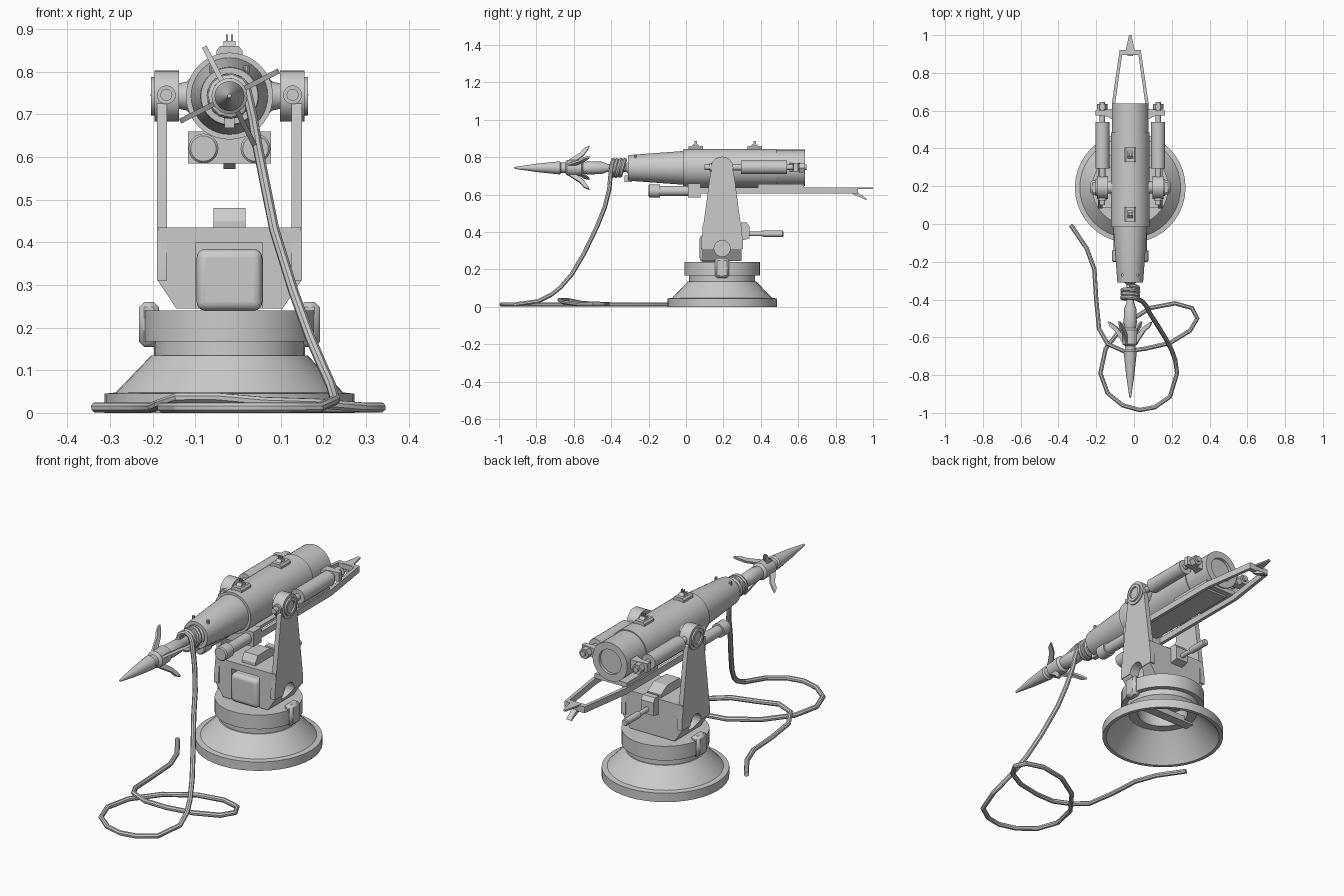
import bpy, bmesh, math
from mathutils import Matrix, Vector

if "Cube" in bpy.data.objects:
    bpy.data.objects.remove(bpy.data.objects["Cube"])

CX, CY, CZ = -0.02, 0.193, 0.743      # pivot of the gun on its trunnions


def finish(name, bm, matrix=None):
    bmesh.ops.remove_doubles(bm, verts=bm.verts, dist=1e-5)
    bmesh.ops.recalc_face_normals(bm, faces=bm.faces)
    if matrix:
        bm.transform(matrix)
    me = bpy.data.meshes.new(name)
    bm.to_mesh(me)
    bm.free()
    ob = bpy.data.objects.new(name, me)
    bpy.context.collection.objects.link(ob)
    return ob


def axis_vec(axis, t, a, b):
    return {'X': (t, a, b), 'Y': (a, t, b), 'Z': (a, b, t)}[axis]


def lathe(name, profile, axis, loc, segs=32, closed=False):
    """Revolve (position along axis, radius) pairs."""
    bm = bmesh.new()
    rings = [[bm.verts.new(Vector(axis_vec(axis, t, r * math.cos(2 * math.pi * i / segs),
              r * math.sin(2 * math.pi * i / segs))) + Vector(loc)) for i in range(segs)]
             for t, r in profile]
    for p, q in zip(rings, rings[1:] + ([rings[0]] if closed else [])):
        for i in range(segs):
            j = (i + 1) % segs
            bm.faces.new((p[i], p[j], q[j], q[i]))
    return finish(name, bm)


def rod(name, axis, a, b, r, loc, segs=20):
    return lathe(name, [(a, 0), (a, r), (b, r), (b, 0)], axis, loc, segs)


def prism(name, pts, axis, a, b, matrix=None):
    """Extrude a flat outline along an axis from a to b."""
    bm = bmesh.new()
    lo = [bm.verts.new(axis_vec(axis, a, *p)) for p in pts]
    hi = [bm.verts.new(axis_vec(axis, b, *p)) for p in pts]
    bm.faces.new(lo)
    bm.faces.new(hi)
    for i in range(len(pts)):
        j = (i + 1) % len(pts)
        bm.faces.new((lo[i], lo[j], hi[j], hi[i]))
    return finish(name, bm, matrix)


def box(name, x0, x1, y0, y1, z0, z1):
    return prism(name, [(x0, y0), (x1, y0), (x1, y1), (x0, y1)], 'Z', z0, z1)


def bevel(ob, width, segs=1):
    m = ob.modifiers.new('bevel', 'BEVEL')
    m.width, m.segments, m.limit_method = width, segs, 'ANGLE'


def cut(ob, cutter):
    m = ob.modifiers.new('cut', 'BOOLEAN')
    m.operation, m.solver, m.object = 'DIFFERENCE', 'EXACT', cutter
    cutter.hide_render = True
    cutter.hide_set(True)


# Pedestal: flared hollow foot, neck and swivel collar
lathe('pedestal', [(0, .293), (.045, .293), (.048, .267), (.135, .183), (.135, .177), (.168, .177),
                   (.168, .202), (.24, .202), (.24, 0), (.2, 0), (.2, .12), (.13, .12),
                   (.13, .165), (.035, .25), (0, .275), (0, .293)], 'Z', (CX, CY, 0), 40)
box('pedestal_brace', CX - .17, CX + .17, CY - .025, CY + .025, .12, .15)
for s in (-1, 1):
    clamp = box('collar_clamp', *sorted((CX + s * .165, CX + s * .212)), CY - .038, CY + .038, .155, .26)
    bevel(clamp, .012)

# Yoke: chamfered cross block, two tapering arms, round notches at the foot
block = prism('yoke_base', [(CX + x, z) for x, z in
              [(-.125, .245), (.125, .245), (.168, .31), (.168, .435), (-.168, .435), (-.168, .31)]],
              'Y', CY - .105, CY + .105)
notches = [rod('notch_cutter', 'X', CX + min(s * .12, s * .3), CX + max(s * .12, s * .3), .043,
               (0, CY, .312)) for s in (-1, 1)]
for n in notches:
    cut(block, n)
cut(block, box('front_pocket_cutter', CX - .078, CX + .078, 0, CY - .01, .2, .4))
for s, n in zip((-1, 1), notches):
    arm = prism('yoke_arm', [(CY - .112, .31), (CY + .112, .31), (CY + .112, .35), (CY + .062, .72),
                             (CY + .04, .745), (CY - .04, .745), (CY - .062, .72), (CY - .112, .35)],
                'X', *sorted((CX + s * .146, CX + s * .1705)))
    cut(arm, n)
    # Trunnion bearing with cap and flared hub
    lathe('trunnion', [(s * t, r) for t, r in
          [(.07, .055), (.085, .05), (.1, .034), (.118, .03), (.118, .06), (.176, .06), (.176, .045),
           (.184, .045), (.184, .03), (.176, .03), (.176, 0)]], 'X', (CX, CY, CZ))
drum = box('gear_housing', CX - .077, CX + .077, CY - .12, CY + .05, .24, .384)
bevel(drum, .02, 4)
prism('elevation_block', [(CY - .08, .435), (CY + .09, .435), (CY + .09, .45), (CY + .04, .48),
                          (CY - .06, .48), (CY - .08, .45)], 'X', CX - .038, CX + .038)

# Crank handle behind the yoke
prism('crank_mount', [(.295, .355), (.34, .365), (.34, .43), (.325, .45), (.295, .45)], 'X', CX - .035, CX + .035)
lathe('crank_handle', [(.33, .012), (.41, .012), (.41, .017), (.515, .017), (.52, .013), (.52, 0)],
      'Y', (CX, 0, .39), 16)

# Barrel with hollow muzzle and recessed breech
lathe('barrel', [(-.1, 0), (-.1, .05), (-.31, .05), (-.31, .067), (-.3, .069), (-.015, .09),
                 (-.015, .102), (.485, .102), (.485, .097), (.637, .097), (.637, .062),
                 (.622, .062), (.622, 0)], 'Y', (CX, 0, CZ), 40)
for s in (-1, 1):
    rod('muzzle_pin', 'Z', .04, .072, .007, (CX + s * .04, -.27, CZ), 10)
box('muzzle_lug', CX - .012, CX + .012, -.33, -.29, CZ - .075, CZ - .04)

# Sight mounts on top
for y in (.052, .367):
    prism('sight_base', [(CX + x, z) for x, z in
          [(-.03, .835), (.03, .835), (.03, .85), (.022, .86), (-.022, .86), (-.03, .85)]], 'Y', y - .038, y + .038)
    prism('sight_step', [(y - .02, .86), (y + .02, .86), (y + .008, .872), (y - .008, .872)],
          'X', CX - .014, CX + .014)
    for s in (-1, 1):
        box('sight_prong', CX + s * .006 - .002, CX + s * .006 + .002, y - .006, y + .006, .868, .887)

# Side recoil cylinders, rods and rear brackets; lower buffers and rails
for s in (-1, 1):
    x = CX + s * .148
    lathe('recoil_cylinder', [(.1, 0), (.1, .014), (.125, .014), (.125, .022), (.17, .022), (.17, .016),
                              (.295, .016), (.295, .037), (.54, .037), (.54, .014), (.645, .014),
                              (.645, 0)], 'Y', (x, 0, CZ + .003), 20)
    prism('recoil_bracket', [(CX + s * .08, .545), (CX + s * .125, .57), (CX + s * .183, .575),
                             (CX + s * .183, .6), (CX + s * .08, .61)], 'Z', CZ - .02, CZ + .025)
    rod('recoil_nut', 'Y', .605, .635, .027, (x, 0, CZ), 6)
    lathe('buffer', [(-.2, 0), (-.2, .03), (-.195, .035), (-.14, .035), (-.14, .027), (.02, .027),
                     (.02, 0)], 'Y', (CX + s * .061, 0, .62), 20)
    prism('lower_rail', [(CX + s * a, y) for a, y in
          [(.097, .05), (.097, .64), (.056, .92), (.04, .92), (.08, .635), (.08, .05)]], 'Z', .606, .638)
box('buffer_block', CX - .097, CX + .097, .012, .077, .585, .66)
box('rail_plate', CX - .06, CX + .06, .07, .6, .625, .64)
box('rail_saddle', CX - .09, CX + .09, .385, .63, .634, .657)
box('rail_end_tie', CX - .055, CX + .055, .895, .92, .606, .638)

# Rear latch: flat pointed tongue and drooping claw
prism('latch_tongue', [(CX - .028, .9), (CX + .028, .9), (CX + .006, 1.0), (CX - .006, 1.0)], 'Z', .631, .639)
prism('latch_claw', [(.89, .615), (.915, .615), (.968, .576), (.962, .572), (.89, .603)],
      'X', CX - .014, CX + .014)

# Harpoon with four folding barbs
lathe('harpoon', [(-.92, 0), (-.915, .005), (-.8, .022), (-.675, .035), (-.668, .028), (-.645, .028),
                  (-.635, .042), (-.56, .042), (-.55, .03), (-.525, .035), (-.45, .033), (-.42, .021),
                  (-.32, .021), (-.3, .045), (-.1, .045), (-.1, 0)], 'Y', (CX, 0, CZ), 24)
for k in range(4):
    turn = Matrix.Translation((CX, 0, CZ)) @ Matrix.Rotation(math.radians(-27 + 90 * k), 4, 'Y')
    prism('barb', [(-.64, .035), (-.62, .05), (-.565, .09), (-.545, .117), (-.517, .13), (-.52, .118),
                   (-.545, .078), (-.595, .035)], 'X', -.006, .006, turn)

# Rope: wound on the shaft, hanging to the ground, lying in loops
coil = [(CX + .042 * math.sin(a), -.335 - .065 * i / 36 + .008 * math.cos(a), CZ + .042 * math.cos(a))
        for i in range(37) for a in [2 * math.pi * 3.2 * i / 36]]
hang = [(.035, -.405, .69), (.045, -.41, .63), (.065, -.435, .53), (.085, -.475, .43), (.13, -.545, .285),
        (.17, -.61, .175), (.2, -.67, .105), (.218, -.72, .065), (.228, -.79, .03)]
ground = [(.19, -.915), (.11, -.97), (.03, -.985), (-.06, -.96), (-.14, -.895), (-.178, -.79), (-.15, -.66),
          (-.05, -.53), (.085, -.445), (.217, -.42), (.307, -.445), (.335, -.5), (.296, -.565),
          (.19, -.63), (.06, -.66), (-.05, -.675), (-.14, -.635), (-.185, -.555), (-.2, -.4),
          (-.21, -.24), (-.25, -.13), (-.335, -.005)]
lift = {13: .022, 14: .026, 15: .036, 16: .036, 17: .02}     # second loop rides over the first
path = coil + hang + [(x, y, lift.get(i, .013)) for i, (x, y) in enumerate(ground)]
cu = bpy.data.curves.new('rope', 'CURVE')
cu.dimensions, cu.bevel_depth, cu.bevel_resolution, cu.use_fill_caps = '3D', .012, 2, True
sp = cu.splines.new('POLY')
sp.points.add(len(path) - 1)
for p, co in zip(sp.points, path):
    p.co = (*co, 1)
rope = bpy.data.objects.new('rope', cu)
bpy.context.collection.objects.link(rope)
bpy.context.view_layer.objects.active = rope
rope.select_set(True)
bpy.ops.object.convert(target='MESH')

# Smooth round surfaces, keep edges sharp
for ob in bpy.context.collection.objects:
    ob.select_set(ob.type == 'MESH' and not ob.hide_render)
bpy.ops.object.shade_smooth_by_angle(angle=math.radians(30))
